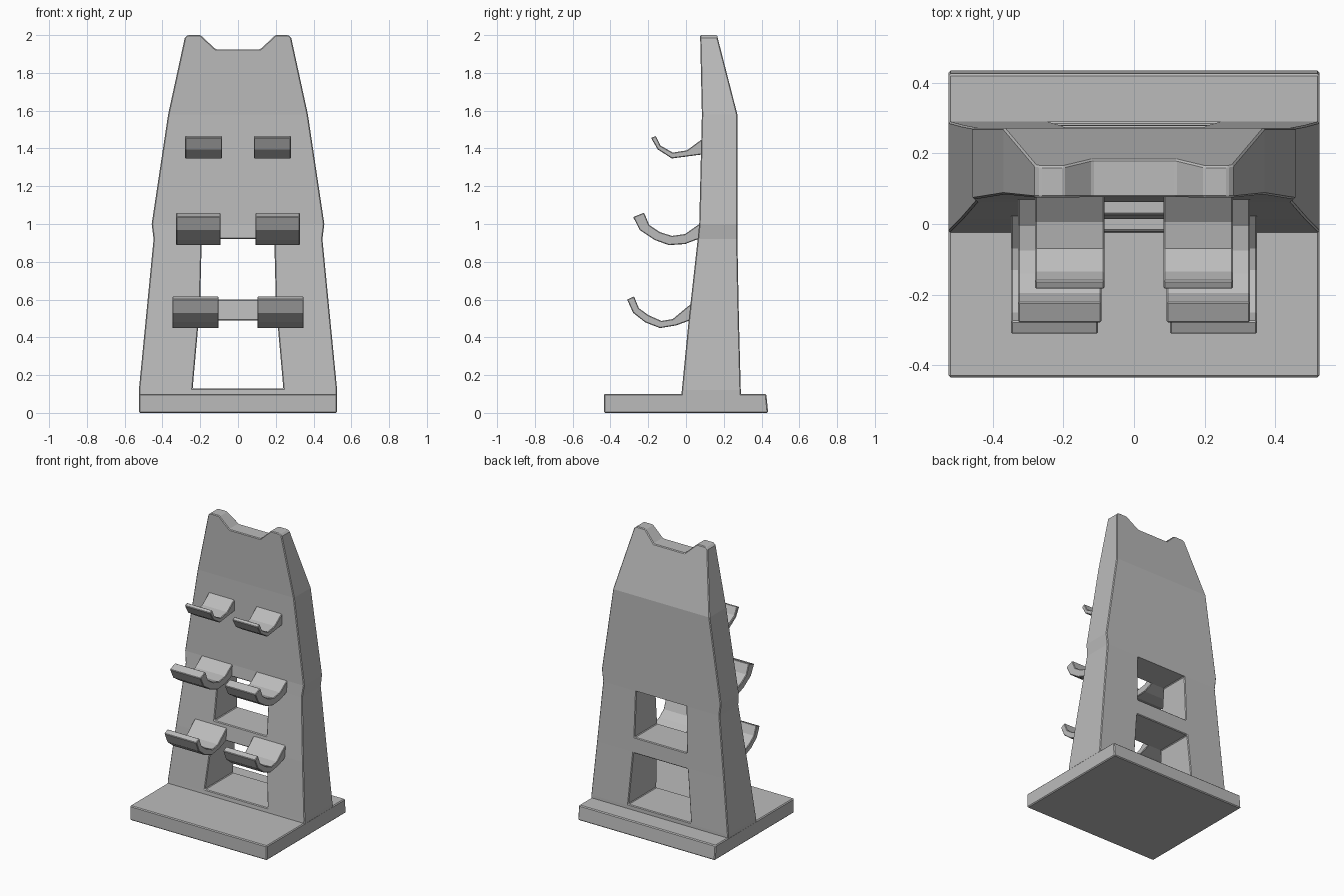
import bpy, bmesh

if "Cube" in bpy.data.objects:
    bpy.data.objects.remove(bpy.data.objects["Cube"])

grey = bpy.data.materials.new("plain_grey")
grey.use_nodes = True
COLOUR = (0.5, 0.5, 0.5, 1)
grey.diffuse_color = COLOUR
grey.node_tree.nodes["Principled BSDF"].inputs["Base Color"].default_value = COLOUR


def loft(name, rings):
    """Closed solid through rings that share a point count."""
    bm = bmesh.new()
    loops = [[bm.verts.new(p) for p in ring] for ring in rings]
    n = len(loops[0])
    for a, b in zip(loops, loops[1:]):
        for i in range(n):
            j = (i + 1) % n
            bm.faces.new((a[i], a[j], b[j], b[i]))
    bm.faces.new(loops[0])
    bm.faces.new(loops[-1])
    bmesh.ops.recalc_face_normals(bm, faces=bm.faces)
    mesh = bpy.data.meshes.new(name)
    bm.to_mesh(mesh)
    bm.free()
    obj = bpy.data.objects.new(name, mesh)
    bpy.context.collection.objects.link(obj)
    mesh.materials.append(grey)
    return obj


def box_ring(z, w, front, back):
    return [(-w, front, z), (w, front, z), (w, back, z), (-w, back, z)]


def bevel(obj, width):
    mod = obj.modifiers.new("soft_edges", "BEVEL")
    mod.width = width
    mod.segments = 1
    mod.limit_method = "ANGLE"
    mod.angle_limit = 0.7


def cut(obj, name, outline):
    """Cut a front-to-back opening with an (x, z) outline."""
    cutter = loft(name, [[(x, y, z) for x, z in outline] for y in (-1, 1)])
    cutter.hide_render = True
    mod = obj.modifiers.new(name, "BOOLEAN")
    mod.operation = "DIFFERENCE"
    mod.solver = "EXACT"
    mod.object = cutter
    bpy.context.view_layer.objects.active = obj
    bpy.ops.object.modifier_apply(modifier=name)
    bpy.data.objects.remove(cutter)


# Base slab
base = loft("base", [box_ring(0, 0.525, -0.435, 0.435),
                     box_ring(0.1, 0.525, -0.435, 0.425)])
bevel(base, 0.006)

# Tapered tower: height, half width, front, back
tower = loft("tower", [box_ring(*row) for row in (
    (0.09, 0.525, -0.025, 0.29),
    (0.12, 0.525, -0.022, 0.29),
    (0.5, 0.488, 0.015, 0.28),
    (0.92, 0.447, 0.062, 0.272),
    (1.0, 0.457, 0.07, 0.272),
    (1.58, 0.37, 0.084, 0.272),
    (1.985, 0.282, 0.075, 0.168),
    (2.0, 0.265, 0.075, 0.164))])

# Two leg openings and the notch in the crown
for name, z0, w0, z1, w1 in (("lower_opening", 0.13, 0.24, 0.49, 0.208),
                             ("upper_opening", 0.6, 0.2, 0.92, 0.192),
                             ("crown_notch", 1.925, 0.118, 2.02, 0.22)):
    cut(tower, name, [(-w0, z0), (w0, z0), (w1, z1), (-w1, z1)])
bevel(tower, 0.005)

# Hook profiles (y, z): underside from the tower to the tip, then back inside
hooks = {
    "top_hook": (0.084, 0.28, [
        (0.1, 1.37), (-0.075, 1.347), (-0.15, 1.395), (-0.185, 1.455),
        (-0.16, 1.467), (-0.135, 1.415), (-0.07, 1.378), (0.005, 1.39),
        (0.1, 1.46)]),
    "middle_hook": (0.092, 0.328, [
        (0.085, 0.928), (-0.005, 0.894), (-0.09, 0.888), (-0.165, 0.915),
        (-0.245, 0.968), (-0.28, 1.037), (-0.222, 1.06), (-0.195, 0.995),
        (-0.14, 0.958), (-0.075, 0.937), (-0.005, 0.947), (0.085, 1.01)]),
    "lower_hook": (0.102, 0.348, [
        (0.03, 0.493), (-0.053, 0.463), (-0.138, 0.449), (-0.217, 0.48),
        (-0.28, 0.53), (-0.312, 0.6), (-0.275, 0.617), (-0.25, 0.555),
        (-0.2, 0.518), (-0.13, 0.487), (-0.07, 0.497), (0.03, 0.58)]),
}
for name, (inner, outer, profile) in hooks.items():
    for side, s in (("left", 1), ("right", -1)):
        hook = loft(f"{side}_{name}",
                    [[(s * x, y, z) for y, z in profile] for x in (inner, outer)])
        bevel(hook, 0.004)
